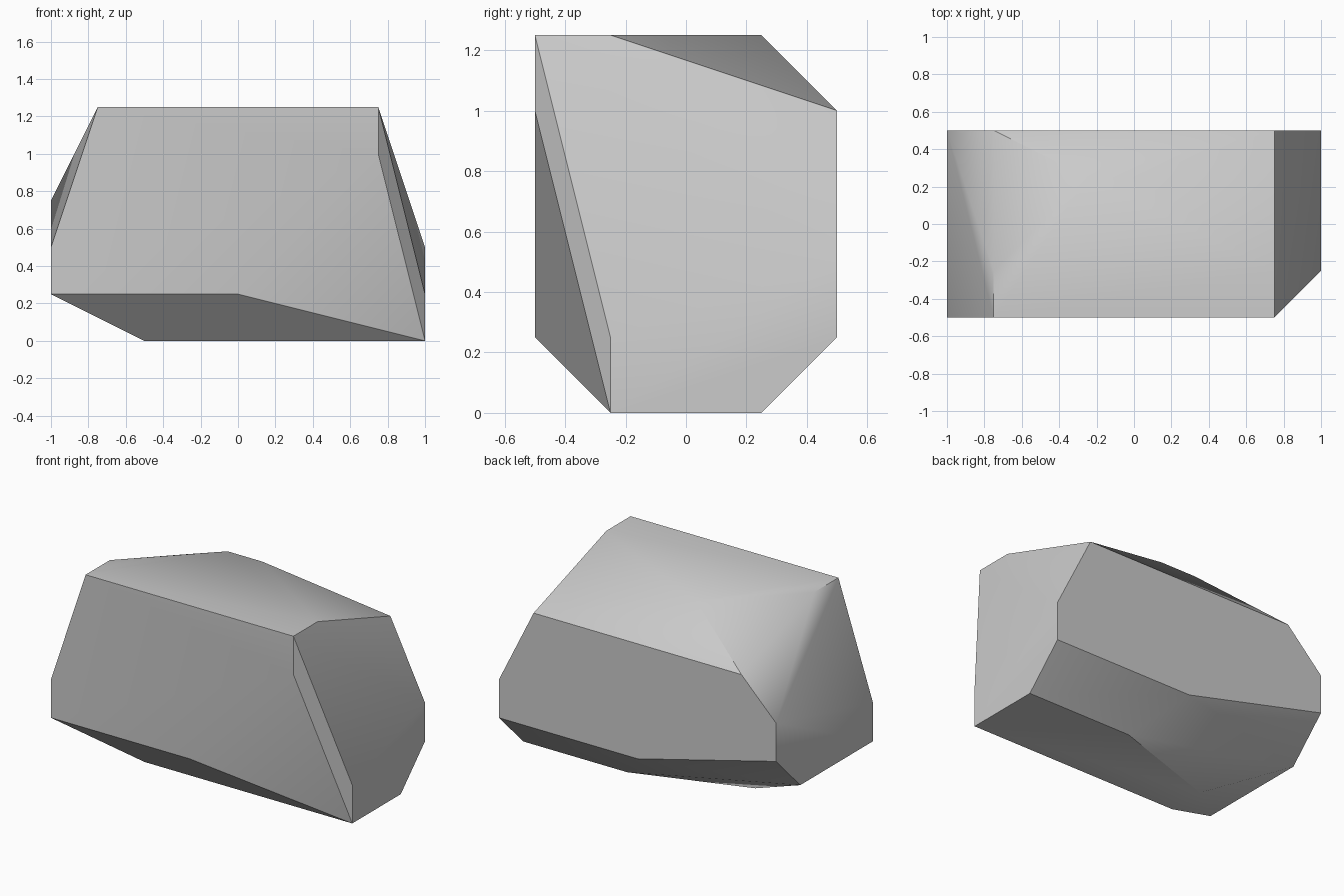
import bpy
import bmesh
import math
from mathutils import Vector

default_cube = bpy.data.objects.get("Cube")
if default_cube:
    bpy.data.objects.remove(default_cube, do_unlink=True)

UNIT = 0.25                      # the boulder's corners sit on a quarter-unit lattice
SHARP_ANGLE = math.radians(30)


def make_material(name, color):
    material = bpy.data.materials.new(name)
    material.use_nodes = True
    material.diffuse_color = color
    material.node_tree.nodes["Principled BSDF"].inputs["Base Color"].default_value = color
    return material


# Corner points of the boulder, listed as outlines by height level
levels = {
    0: [(-2, -1), (4, -1), (4, 1), (1, 1), (-2, 0)],
    1: [(-4, -2), (0, -2), (4, -1), (4, 2), (0, 2), (-4, 1)],
    2: [(-4, -2), (4, 2), (-4, 2)],
    3: [(-4, 2)],
    4: [(3, -2), (3, 2), (-3, 2)],
    5: [(-3, -2), (3, -2), (3, -1), (0, 1), (-1, 1), (-3, -1)],
}

# Worn edges that blend softly instead of staying crisp (pairs of corners)
soft_edges = [
    {(0, 1, 5), (-1, 1, 5)},
    {(-2, 0, 0), (-4, 1, 1)},
]


def lattice(vert):
    return tuple(round(c / UNIT) for c in vert.co)


# Wrap the corners in a convex skin and merge the flat facets
bm = bmesh.new()
for level, outline in levels.items():
    for x, y in outline:
        bm.verts.new(Vector((x, y, level)) * UNIT)
bmesh.ops.convex_hull(bm, input=bm.verts[:])
bmesh.ops.dissolve_limit(bm, angle_limit=math.radians(0.5),
                         verts=bm.verts[:], edges=bm.edges[:])
bmesh.ops.recalc_face_normals(bm, faces=bm.faces[:])

# Smooth faces, with crisp breaks along the strong edges
for face in bm.faces:
    face.smooth = True
for edge in bm.edges:
    worn = {lattice(v) for v in edge.verts} in soft_edges
    edge.smooth = worn or edge.calc_face_angle(0) < SHARP_ANGLE

mesh = bpy.data.meshes.new("boulder")
bm.to_mesh(mesh)
bm.free()
mesh.materials.append(make_material("stone grey", (0.6, 0.6, 0.6, 1)))
boulder = bpy.data.objects.new("boulder", mesh)
bpy.context.collection.objects.link(boulder)
